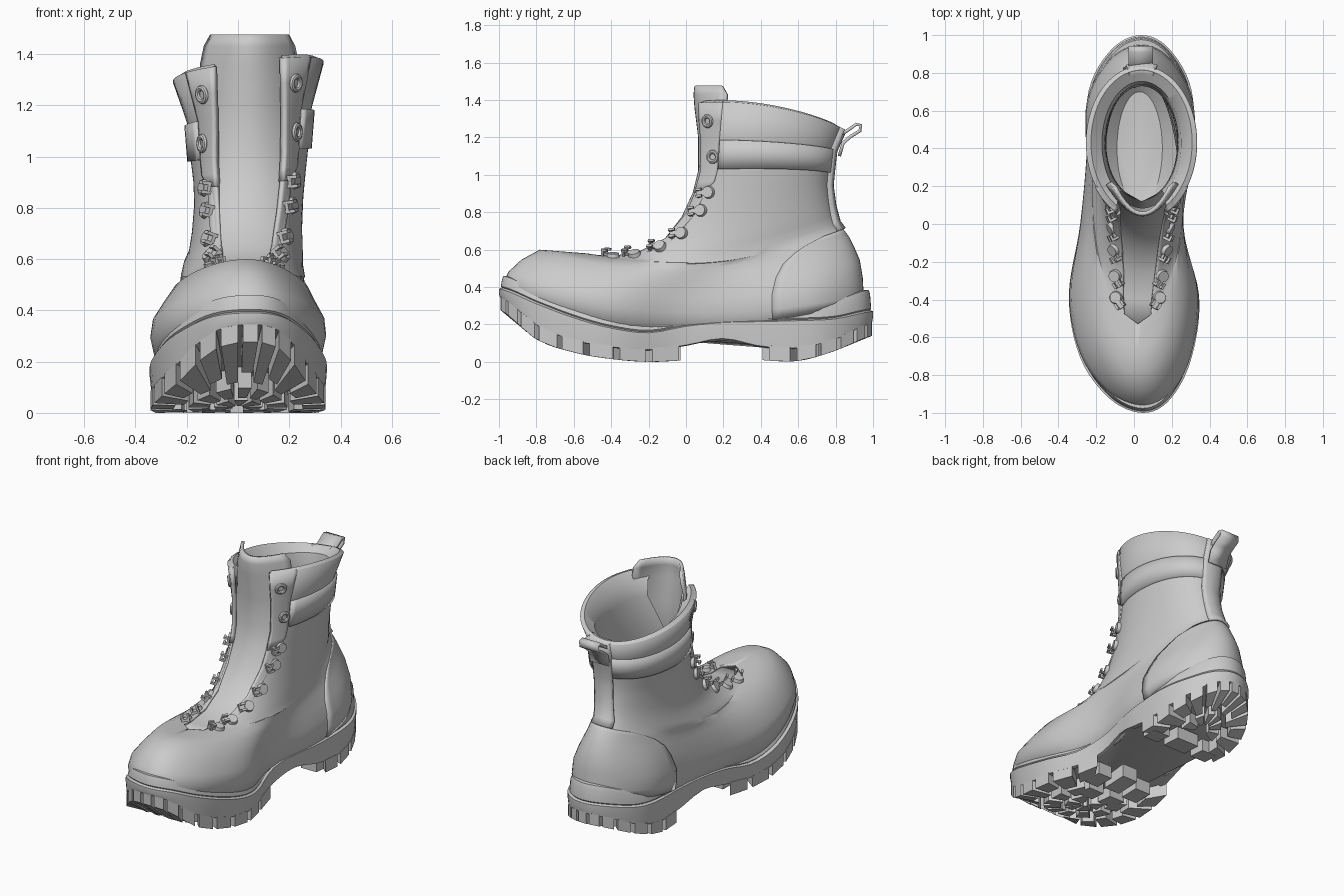
import bpy, bmesh, math
from math import sin, cos, pi, radians, asin
from mathutils import Vector, Matrix

if "Cube" in bpy.data.objects:
    bpy.data.objects.remove(bpy.data.objects["Cube"])


def spline(v, t, closed=False):
    """Uniform Catmull-Rom through a list of values, t in list indices."""
    n = len(v)
    i = int(math.floor(t)) if closed else max(0, min(int(t), n - 2))
    f = t - i
    g = (lambda k: v[k % n]) if closed else (lambda k: v[max(0, min(k, n - 1))])
    a, b, c, d = g(i - 1), g(i), g(i + 1), g(i + 2)
    return b + .5 * f * (c - a + f * (2 * a - 5 * b + 4 * c - d + f * (3 * (b - c) + d - a)))


def finish(name, bm, thick=0):
    bmesh.ops.remove_doubles(bm, verts=bm.verts, dist=1e-4)
    bmesh.ops.recalc_face_normals(bm, faces=bm.faces)
    me = bpy.data.meshes.new(name)
    bm.to_mesh(me)
    bm.free()
    ob = bpy.data.objects.new(name, me)
    bpy.context.collection.objects.link(ob)
    if thick:
        m = ob.modifiers.new("thickness", 'SOLIDIFY')
        m.thickness, m.offset = thick, 0
    return ob


def loft(name, rows, thick=0, caps=()):
    bm = bmesh.new()
    g = [[bm.verts.new(p) for p in r] for r in rows]
    for r, s in zip(g, g[1:]):
        for k in range(len(r) - 1):
            bm.faces.new((r[k], r[k + 1], s[k + 1], s[k]))
    for c in caps:
        bm.faces.new(g[c][:-1])
    return finish(name, bm, thick)


# Footprint: x around the outline from the toe, y = -cos(angle)
FOOT = [.05, .195, .305, .345, .255, .31, .305, .19, .04,
        -.12, -.24, -.25, -.285, -.345, -.285, -.13]


def foot_x(a):
    return spline(FOOT, a / (2 * pi) * 16, True)


# Upper rings: front y z, back y z, half width, centre x, roundness, sag, lace gap
RINGS = [(-.95, .34, .94, .28, .29, .02, 0, -.2, 0), (-.965, .42, .935, .36, .32, .02, 0, -.125, 0),
         (-.945, .475, .93, .45, .316, .02, .1, -.125, 0), (-.875, .54, .915, .54, .285, .02, .3, -.13, 0),
         (-.78, .592, .885, .61, .262, .02, .6, -.13, 0), (-.66, .582, .86, .66, .242, .02, .8, -.12, 0),
         (-.53, .572, .83, .70, .235, .02, .95, -.1, 0), (-.51, .57, .825, .705, .234, .02, 1, -.1, .07),
         (-.42, .562, .80, .74, .225, .02, 1, -.075, .075), (-.29, .585, .785, .78, .215, .03, 1, -.06, .085),
         (-.165, .65, .775, .83, .207, .035, 1, -.03, .1), (-.065, .78, .765, .88, .205, .042, 1, 0, .115),
         (-.02, .9, .76, .94, .211, .045, 1, 0, .125), (.01, 1.0, .765, 1.0, .22, .045, 1, 0, .13),
         (.02, 1.17, .78, 1.13, .232, .045, 1, 0, .13), (.03, 1.37, .83, 1.245, .287, .04, 1, .025, .13)]


def ring(p, a):
    fy, fz, by, bz, w, cx, b, sag, _ = p
    u = (1 - cos(a)) / 2
    x = foot_x(a) * w / .33 * (1 - b) + (cx + w * sin(a)) * b
    z = fz + (bz - fz) * u + sag * 4 * u * (1 - u)
    z += .13 * (x - .04) * max(0, min(1, (z - .55) / .5))
    return Vector((x, fy + (by - fy) * u, z))


def params(r):
    i = min(int(r), len(RINGS) - 2)
    return [p + (q - p) * (r - i) for p, q in zip(RINGS[i], RINGS[i + 1])]


def surf(r, a):
    return ring(params(r), a)


def gap_angle(p, extra=0):
    return asin((p[8] + extra) / p[4]) if p[8] else 0


def arc(p, a0, a1, n):
    return [ring(p, a0 + (a1 - a0) * k / n) for k in range(n + 1)]


def patch(name, spec, n, thick):
    """Overlay following the upper: list of (ring, start deg, end deg)."""
    return loft(name, [arc(params(r), radians(s), radians(e), n) for r, s, e in spec], thick)


# Upper shell with open lacing
rows = []
for r in range(len(RINGS)):
    g = gap_angle(RINGS[r])
    rows.append(arc(RINGS[r], g, 2 * pi - g, 80))
loft("upper_shell", rows, .016)

# Padded collar and lining down to the insole
top = RINGS[-1]
g = gap_angle(top)
rows = [arc(top, g, 2 * pi - g, 64)]
for p in [(.05, 1.38, .815, 1.255, .268, .04, 1, .025, .13), (.1, 1.34, .755, 1.22, .21, .04, 1, 0, .12),
          (.12, 1.25, .74, 1.15, .195, .04, 1, 0, .11), (.12, 1.0, .73, .95, .188, .04, 1, 0, 0),
          (.05, .7, .74, .75, .188, .04, 1, 0, 0), (-.05, .45, .8, .46, .2, .03, 1, 0, 0),
          (.1, .38, .7, .38, .12, .03, 1, 0, 0)]:
    g = gap_angle(p)
    rows.append(arc(p, g, 2 * pi - g, 64))
loft("collar_lining", rows, 0, (-1,))

# Tongue: y, z, half width, backward curl
T = [(-.54, .55, .07, 0), (-.4, .543, .1, .01), (-.26, .565, .12, .02), (-.12, .635, .135, .03),
     (-.015, .77, .15, .05), (.045, .9, .16, .06), (.075, 1.02, .17, .08), (.075, 1.2, .18, .12),
     (.055, 1.36, .185, .16), (.05, 1.43, .17, .17), (.055, 1.475, .145, .14)]
loft("tongue", [[(.02 + .025 * min(1, i / 5) + w * t / 8, y + d * (t / 8) ** 2, z)
                 for t in range(-8, 9)] for i, (y, z, w, d) in enumerate(T)], .02)

# Overlays: heel counter, ankle band, eyelet flaps, back strap
patch("heel_counter", [(.6, 120, 240), (1, 120, 240), (2, 120, 240), (3, 121, 239), (4, 124, 236),
                       (5, 129, 231), (5.6, 136, 224), (6, 150, 210)], 32, .03)
patch("ankle_band", [(13.05, 56, 304), (13.5, 56, 304), (14, 56, 304)], 48, .045)
for s, side in ((1, "right"), (-1, "left")):
    spec = []
    for r in (11.9, 12.4, 13, 13.5, 14, 14.5, 15):
        g = math.degrees(gap_angle(params(r)))
        spec.append((r, s * g, s * (g + 12 if r < 12 else 55)))
    patch("eyelet_flap_" + side, spec, 8, .026)
patch("back_strap", [(r, 165, 195) for r in (6, 8, 10, 12, 13, 14, 15)], 6, .06)

# Pull loop at the back
loop = [(.8, 1.2), (.86, 1.235), (.91, 1.27), (.935, 1.265), (.93, 1.235), (.88, 1.205), (.84, 1.17), (.82, 1.1)]
loft("pull_loop", [[(x, y, z) for x in (-.03, .1)] for y, z in loop], .018)

# Lace hooks and eyelets
hooks = bmesh.new()


def box(bm, M, loc, size):
    bmesh.ops.create_cube(bm, size=1, matrix=M @ Matrix.Translation(loc) @ Matrix.Diagonal((*size, 1)))


def frame(r, a, s):
    p = surf(r, a)
    across = (surf(r, a - s * .02) - p).normalized()      # toward the gap
    up = surf(r + .02, a) - surf(r - .02, a)
    n = across.cross(up).normalized()
    if n.dot(Vector((sin(a), -cos(a), .4))) < 0:
        n = -n
    up = n.cross(across)
    return Matrix((across, up, n)).transposed().to_4x4(), p


for s in (1, -1):
    for r in (7.4, 8.4, 9.35, 10.15, 11.0, 11.85):
        R, p = frame(r, s * gap_angle(params(r), .042), s)
        M = Matrix.Translation(p) @ R
        bmesh.ops.create_cone(hooks, cap_ends=True, segments=16, radius1=.037, radius2=.03, depth=.03,
                              matrix=M @ Matrix.Translation((0, 0, .012)))
        box(hooks, M, (.035, 0, .018), (.06, .03, .014))
        for k in (-.018, .018):
            box(hooks, M, (.055, k, .024), (.014, .013, .042))
            box(hooks, M, (.045, k, .042), (.034, .013, .012))
    for r in (13.45, 14.5):
        R, p = frame(r, s * gap_angle(params(r), .042), s)
        bpy.ops.mesh.primitive_torus_add(major_radius=.026, minor_radius=.011, major_segments=20, minor_segments=8)
        ob = bpy.context.object
        ob.name = "eyelet"
        ob.matrix_world = Matrix.Translation(p + R.col[2].to_3d() * .014) @ R
finish("lace_hooks", hooks)

# Sole height profiles at y = -1 .. 1 in steps of 0.2
BASE = [.34, .19, .11, .075, .06, .085, .12, .08, .07, .115, .2]
TREAD = [.28, .12, .05, .015, 0, .01, .04, .01, .005, .06, .14]
WELT = [.39, .31, .235, .18, .155, .19, .21, .215, .22, .23, .27]
RAND = [.46, .365, .29, .225, .2, .22, .245, .265, .29, .32, .385]


def height(tab, y):
    return spline(tab, max(0, min(10, (y + 1) * 5)))


def sole_row(inset, tab, dz):
    return [((foot_x(a) - .02) * (1 - inset / .3) + .02, -cos(a) * (1 - inset), height(tab, -cos(a)) + dz)
            for a in (2 * pi * k / 96 for k in range(97))]


# Midsole with welt groove and rand
loft("midsole", [sole_row(.03, BASE, 0), sole_row(.006, BASE, .005), sole_row(0, WELT, -.03),
                 sole_row(0, WELT, 0), sole_row(.016, WELT, .006), sole_row(.01, WELT, .014),
                 sole_row(.016, RAND, -.02), sole_row(.024, RAND, 0), sole_row(.05, RAND, 0)], 0, (0, -1))

# Tread lugs
lugs = bmesh.new()


def lug(corners):
    lo = [lugs.verts.new((x, y, max(0, height(TREAD, y)))) for x, y in corners]
    hi = [lugs.verts.new((x, y, height(BASE, y) + .012)) for x, y in corners]
    lugs.faces.new(lo)
    lugs.faces.new(hi)
    for k in range(4):
        lugs.faces.new((lo[k], lo[k - 1], hi[k - 1], hi[k]))


def radial(deg, width, s0, s1, c):
    pts = []
    for d, s in ((-1, s0), (1, s0), (1, s1), (-1, s1)):
        a = radians(deg + d * width / 2)
        pts.append((foot_x(a) * (1 - s) + c[0] * s, -cos(a) * (1 - s) + c[1] * s))
    lug(pts)


toe, heel = (0, -.45), (.035, .68)
for k in range(17):
    radial(-84 + 10.5 * k, 8.2, .01, .36 if k % 2 else .27, toe)
for k in range(9):
    radial(-76 + 19 * k, 13, .44, .66, toe)
for k in range(5):
    radial(-72 + 36 * k, 26, .72, .93, toe)
for k in range(13):
    radial(120 + 10 * k, 7.5, .01, .5 if k % 2 else .36, heel)
for k in range(6):
    radial(130 + 20 * k, 13, .58, .85, heel)
for x0, x1, y0, y1 in ((-.21, -.1, .41, .52), (-.05, .11, .41, .54), (.16, .27, .41, .52),
                       (-.2, -.09, -.22, -.09), (-.05, .06, -.2, -.03), (.1, .2, -.22, -.09),
                       (-.14, -.03, -.37, -.26), (.02, .13, -.37, -.26)):
    lug([(x0, y0), (x1, y0), (x1, y1), (x0, y1)])
finish("sole_lugs", lugs)

# Smooth shading with sharp edges kept
bpy.ops.object.select_all(action='SELECT')
bpy.context.view_layer.objects.active = bpy.data.objects["upper_shell"]
bpy.ops.object.shade_smooth_by_angle(angle=radians(35))
